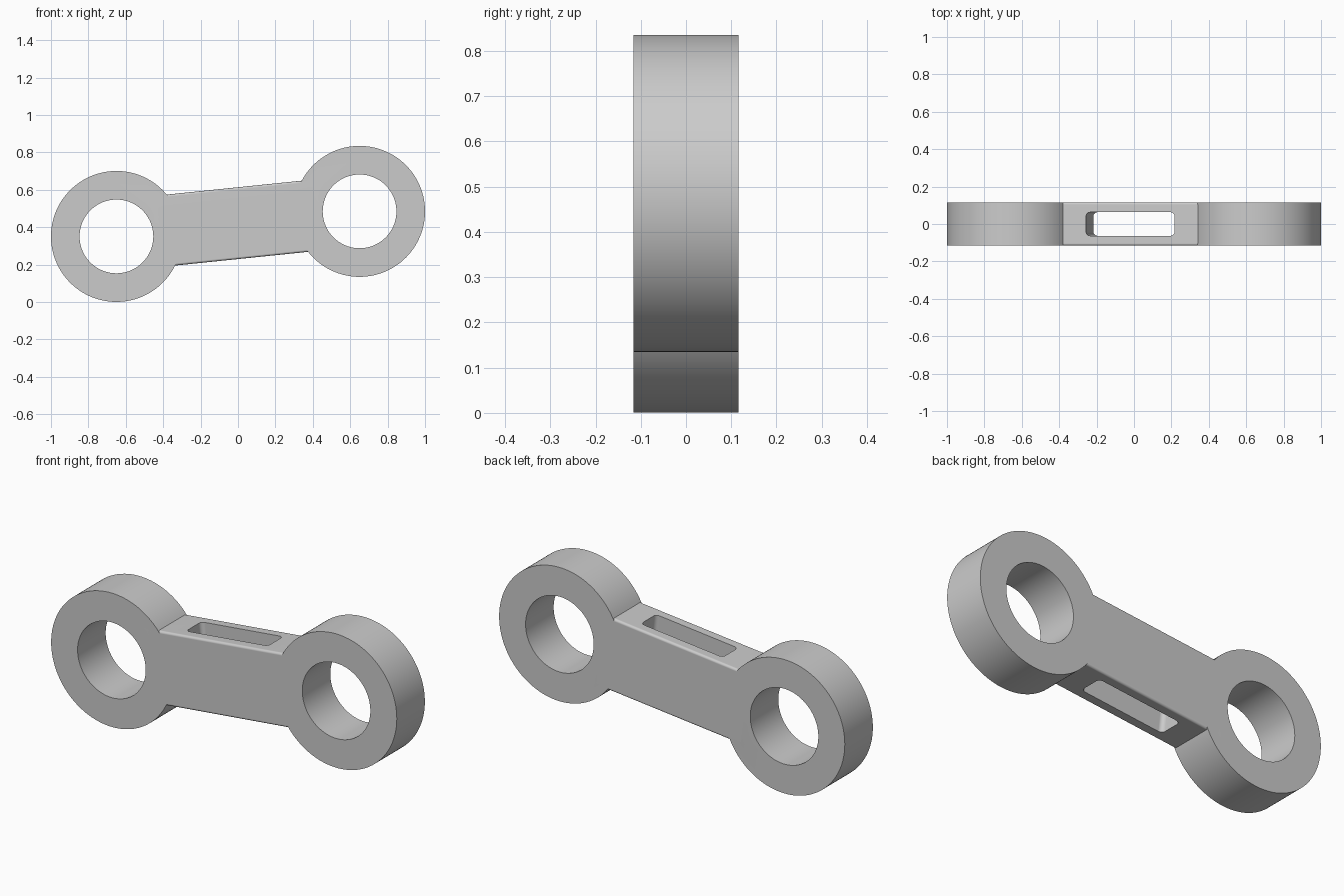
import bpy, bmesh, math
from mathutils import Matrix, Vector

cube = bpy.data.objects.get("Cube")
if cube:
    bpy.data.objects.remove(cube, do_unlink=True)

HALF_DEPTH = 0.116
LEFT_EYE = Vector((-0.65, 0, 0.351))
RIGHT_EYE = Vector((0.65, 0, 0.485))
AXIS = RIGHT_EYE - LEFT_EYE
TILT = Matrix.Rotation(-math.atan2(AXIS.z, AXIS.x), 4, 'Y')
MIDDLE = Matrix.Translation((LEFT_EYE + RIGHT_EYE) / 2 + Vector((0, 0, 0.004))) @ TILT

grey = bpy.data.materials.new("light grey metal")
grey.use_nodes = True
grey.diffuse_color = (0.6, 0.6, 0.6, 1)
grey.node_tree.nodes["Principled BSDF"].inputs["Base Color"].default_value = (0.6, 0.6, 0.6, 1)


def finish(name, bm):
    mesh = bpy.data.meshes.new(name)
    bm.to_mesh(mesh)
    bm.free()
    mesh.materials.append(grey)
    obj = bpy.data.objects.new(name, mesh)
    bpy.context.collection.objects.link(obj)
    return obj


def disc(name, centre, radius, half_depth):
    bm = bmesh.new()
    turn = Matrix.Translation(centre) @ Matrix.Rotation(math.pi / 2, 4, 'X')
    bmesh.ops.create_cone(bm, cap_ends=True, segments=128, radius1=radius,
                          radius2=radius, depth=2 * half_depth, matrix=turn)
    return finish(name, bm)


def rounded_block(name, size, axis, radius, segments):
    """Box along the tilted link, with the edges parallel to one axis rounded."""
    bm = bmesh.new()
    bmesh.ops.create_cube(bm, size=1, matrix=Matrix.Diagonal((*size, 1)))
    edges = [e for e in bm.edges
             if abs((e.verts[0].co - e.verts[1].co).normalized()[axis]) > 0.9]
    bmesh.ops.bevel(bm, geom=edges, offset=radius, segments=segments,
                    profile=0.5, affect='EDGES')
    bm.transform(MIDDLE)
    return finish(name, bm)


def combine(body, tool, operation):
    tool.hide_render = True
    mod = body.modifiers.new(tool.name, 'BOOLEAN')
    mod.operation, mod.object, mod.solver = operation, tool, 'EXACT'
    bpy.ops.object.modifier_apply(modifier=mod.name)
    bpy.data.objects.remove(tool, do_unlink=True)


# Web with rounded long edges
link = rounded_block("link_arm", (0.84, 2 * HALF_DEPTH, 0.382), 0, 0.012, 4)
bpy.ops.object.select_all(action='DESELECT')
link.select_set(True)
bpy.context.view_layer.objects.active = link

# Round eyes joined to the web, then bored through
for side, centre in (("right", LEFT_EYE), ("left", RIGHT_EYE)):
    combine(link, disc(side + "_eye", centre, 0.35, HALF_DEPTH), 'UNION')
for side, centre in (("right", LEFT_EYE), ("left", RIGHT_EYE)):
    combine(link, disc(side + "_bore", centre, 0.197, 0.3), 'DIFFERENCE')

# Rounded slot running from top to bottom of the web
combine(link, rounded_block("slot", (0.476, 0.126, 0.8), 2, 0.022, 6), 'DIFFERENCE')

# Smooth round walls, crisp rims and flat faces
bpy.ops.object.shade_smooth_by_angle(angle=math.radians(30))
weighted = link.modifiers.new("flat_face_normals", 'WEIGHTED_NORMAL')
weighted.keep_sharp = True
